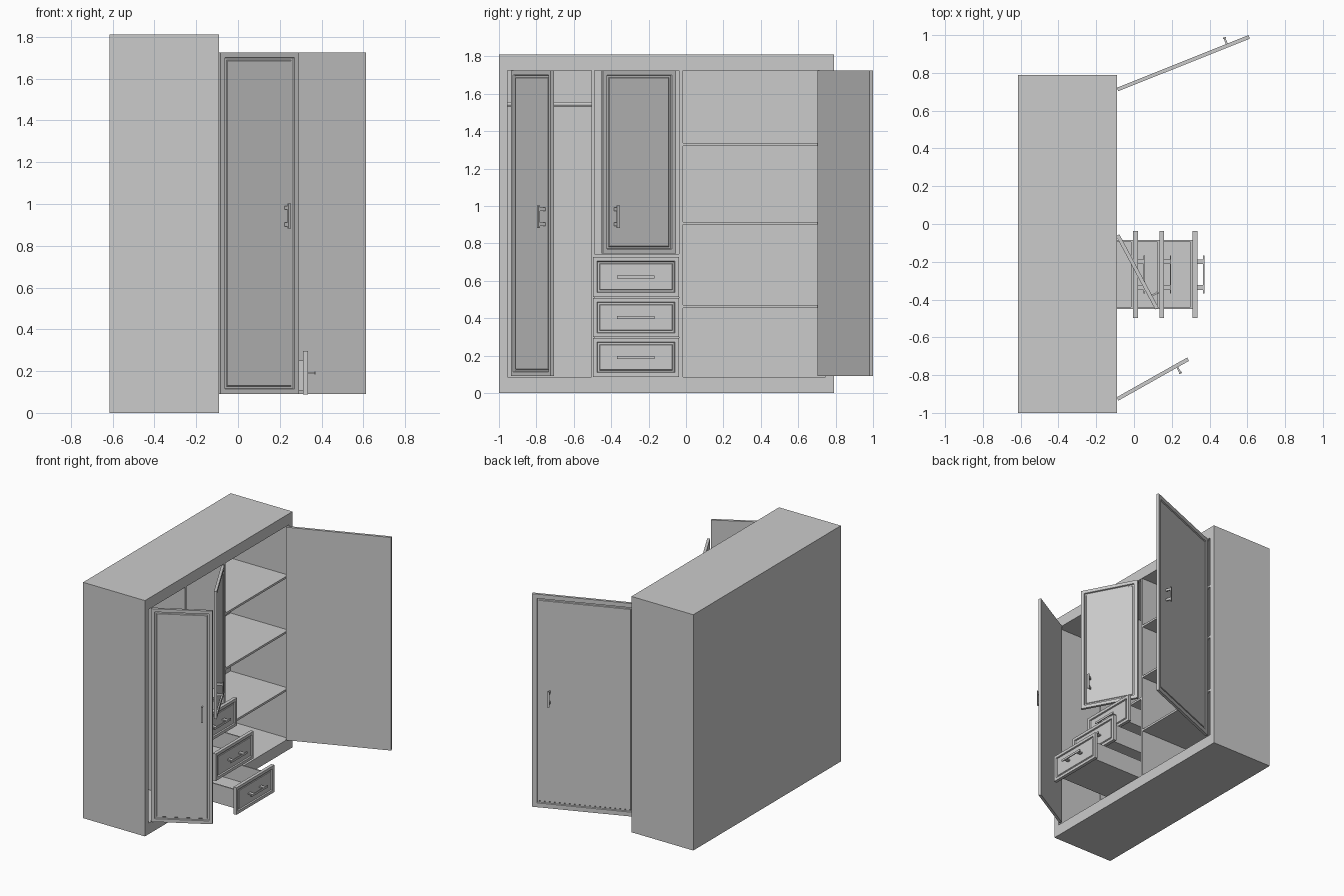
import bpy, bmesh
from mathutils import Matrix, Vector

if "Cube" in bpy.data.objects:
    bpy.data.objects.remove(bpy.data.objects["Cube"])

FRONT = -0.09          # plane of the cabinet's open side (faces +x)


def finish(name, bm):
    bmesh.ops.recalc_face_normals(bm, faces=bm.faces)
    me = bpy.data.meshes.new(name)
    bm.to_mesh(me)
    bm.free()
    ob = bpy.data.objects.new(name, me)
    bpy.context.collection.objects.link(ob)
    return ob


def add_box(bm, lo, hi):
    lo, hi = Vector(lo), Vector(hi)
    m = Matrix.Translation((lo + hi) / 2) @ Matrix.Diagonal((*(hi - lo), 1))
    return bmesh.ops.create_cube(bm, size=1, matrix=m)["verts"]


def box(name, lo, hi):
    bm = bmesh.new()
    add_box(bm, lo, hi)
    return finish(name, bm)


def face_along(bm, axis):
    return max(bm.faces, key=lambda f: f.calc_center_median().dot(Vector(axis)))


def inset(bm, f, t, depth=0.0):
    bmesh.ops.inset_region(bm, faces=[f], thickness=t, depth=depth, use_even_offset=True)


def panel(name, w, h, t, margin, frame):
    """Panel in local x (width), y (outward), z (height), routed on its outer face."""
    bm = bmesh.new()
    add_box(bm, (0, 0, 0), (w, t, h))
    bm.normal_update()
    f = face_along(bm, (0, 1000, 0))
    inset(bm, f, margin)
    inset(bm, f, 0.003, -0.010)
    inset(bm, f, 0.010)
    inset(bm, f, 0.003, 0.004)
    bmesh.ops.transform(bm, matrix=frame, verts=bm.verts)
    return finish(name, bm)


def handle(name, centre, length, gap, post, vertical, frame):
    """Flat bar on two posts, standing out along local y."""
    bm = bmesh.new()

    def part(a0, a1, y0, y1, half):
        a, b = ((-half, y0, a0), (half, y1, a1)) if vertical else ((a0, y0, -half), (a1, y1, half))
        add_box(bm, Vector(a) + centre, Vector(b) + centre)
    part(-length / 2, length / 2, 0.030, 0.037, 0.008)
    for s in (-gap, gap):
        part(s - post / 2, s + post / 2, -0.008, 0.031, 0.005)
    bmesh.ops.transform(bm, matrix=frame, verts=bm.verts)
    return finish(name, bm)


def frame_at(origin, d, n):
    d, n = Vector(d).normalized(), Vector(n).normalized()
    m = Matrix((d, n, (0, 0, 1))).transposed().to_4x4()
    m.translation = origin
    return m


# Carcass: solid block hollowed from its open side
bm = bmesh.new()
add_box(bm, (-0.615, -1, 0), (FRONT, 0.79, 1.81))
bm.normal_update()
f = face_along(bm, (1000, 0, 0))
inset(bm, f, 0.045)
for v in f.verts:
    v.co.z += 0.04 if v.co.z < 0.9 else -0.04
r = bmesh.ops.extrude_discrete_faces(bm, faces=[f])
bmesh.ops.translate(bm, vec=(-0.495, 0, 0), verts=r["faces"][0].verts)
finish("carcass", bm)

# Dividers and shelves
BACK, LIP = -0.585, -0.095
for name, y0, y1 in (("divider_left", -0.505, -0.490), ("divider_right", -0.037, -0.017)):
    box(name, (BACK, y0, 0.085), (LIP, y1, 1.725))
for i, z in enumerate((0.455, 0.90, 1.322)):
    box(f"shelf_{i + 1}", (BACK, -0.017, z), (LIP, 0.745, z + 0.016))
box("shelf_above_drawers", (BACK, -0.490, 0.728), (LIP, -0.037, 0.744))

# Hanging rail
bm = bmesh.new()
bmesh.ops.create_cone(bm, cap_ends=True, segments=16, radius1=0.012, radius2=0.012, depth=0.45,
                      matrix=Matrix.Translation((-0.34, -0.73, 1.545)) @ Matrix.Rotation(1.570796, 4, 'X'))
finish("hanging_rail", bm)
bpy.context.view_layer.objects.active = bpy.data.objects["hanging_rail"]
bpy.data.objects["hanging_rail"].select_set(True)
bpy.ops.object.shade_smooth_by_angle()

# Doors: name, hinge point, direction to free edge, outward normal, width, bottom, top
T = 0.02
for name, hx, hy, d, n, w, z0, z1 in (
        ("left_door", -0.093, -0.918, (0.87, 0.49, 0), (0.49, -0.87, 0), 0.43, 0.09, 1.725),
        ("middle_door", -0.095, -0.064, (0.47, -0.88, 0), (0.88, 0.47, 0), 0.44, 0.745, 1.725),
        ("right_door", -0.083, 0.703, (0.928, 0.371, 0), (-0.371, 0.928, 0), 0.75, 0.09, 1.725)):
    fr = frame_at((hx, hy, z0), d, n)
    panel(name, w, z1 - z0, T, 0.012 + 0.028 * w, fr)
    handle(name + "_handle", Vector((0.835 * w, T, 0.942 - z0)), 0.12, 0.04, 0.018, True, fr)

# Drawers, pulled out further towards the bottom
for i, (x, z0, z1) in enumerate(((0.31, 0.087, 0.295), (0.135, 0.300, 0.508), (-0.005, 0.515, 0.727))):
    fr = frame_at((x, -0.498, z0), (0, 1, 0), (1, 0, 0))
    panel(f"drawer_front_{i + 1}", 0.46, z1 - z0, 0.025, 0.022, fr)
    handle(f"drawer_handle_{i + 1}", Vector((0.23, 0.025, (z1 - z0) / 2)), 0.2, 0.068, 0.025, False, fr)
    # open-topped tray
    bm = bmesh.new()
    add_box(bm, (x - 0.45, -0.45, z0 + 0.02), (x, -0.085, z0 + 0.163))
    bm.normal_update()
    f = face_along(bm, (0, 0, 1000))
    inset(bm, f, 0.010)
    r = bmesh.ops.extrude_discrete_faces(bm, faces=[f])
    bmesh.ops.translate(bm, vec=(0, 0, -0.13), verts=r["faces"][0].verts)
    finish(f"drawer_tray_{i + 1}", bm)
